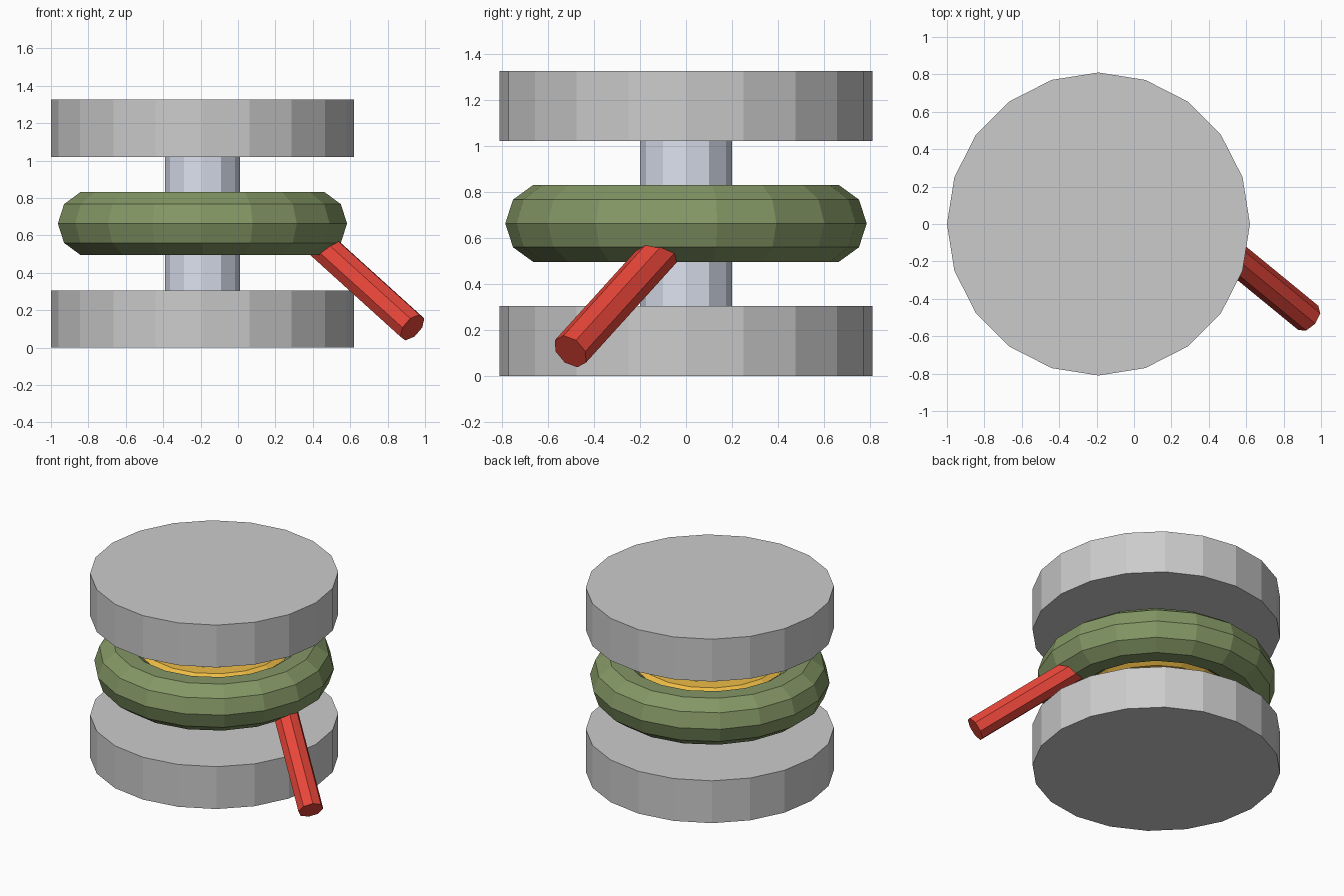
import bpy, math
from mathutils import Vector

if "Cube" in bpy.data.objects:
    bpy.data.objects.remove(bpy.data.objects["Cube"])

CX = -0.19      # axis of the spool
MID = 0.663     # mid height


def finish(name, mat=None):
    ob = bpy.context.object
    ob.name = name
    if mat:
        ob.data.materials.append(mat)
    return ob


def material(name, rgb):
    m = bpy.data.materials.new(name)
    m.diffuse_color = (*rgb, 1)
    m.use_nodes = True
    m.node_tree.nodes["Principled BSDF"].inputs["Base Color"].default_value = m.diffuse_color
    return m


def cylinder(name, sides, r, z0, z1, mat=None):
    bpy.ops.mesh.primitive_cylinder_add(vertices=sides, radius=r, depth=z1 - z0,
                                        location=(CX, 0, (z0 + z1) / 2))
    return finish(name, mat)


def ring(name, major, minor, mat):
    bpy.ops.mesh.primitive_torus_add(major_segments=18, minor_segments=10,
                                     major_radius=major, minor_radius=minor,
                                     location=(CX, 0, MID),
                                     rotation=(0, 0, math.radians(10)))
    return finish(name, mat)


steel = material("steel", (0.72, 0.76, 0.87))
green = material("green", (0.23, 0.31, 0.13))
gold = material("gold", (0.85, 0.5, 0.06))
red = material("red", (0.8, 0.06, 0.04))

# end discs and shaft
cylinder("bottom_disc", 20, 0.81, 0, 0.305)
cylinder("top_disc", 20, 0.81, 1.02, 1.325)
cylinder("shaft", 12, 0.2, 0.305, 1.02, steel)

# outer ring with inner ring nested in it
ring("outer_ring", 0.609, 0.176, green)
ring("inner_ring", 0.42, 0.16, gold)

# slanted handle, its upper end buried in the outer ring
low = Vector((0.932, -0.502, 0.107))
axis = Vector((-0.632, 0.518, 0.572)).normalized()
length = 0.84
bpy.ops.mesh.primitive_cylinder_add(vertices=8, radius=0.084, depth=length,
                                    location=low + axis * length / 2,
                                    rotation=axis.to_track_quat('Z', 'Y').to_euler())
finish("handle", red)
